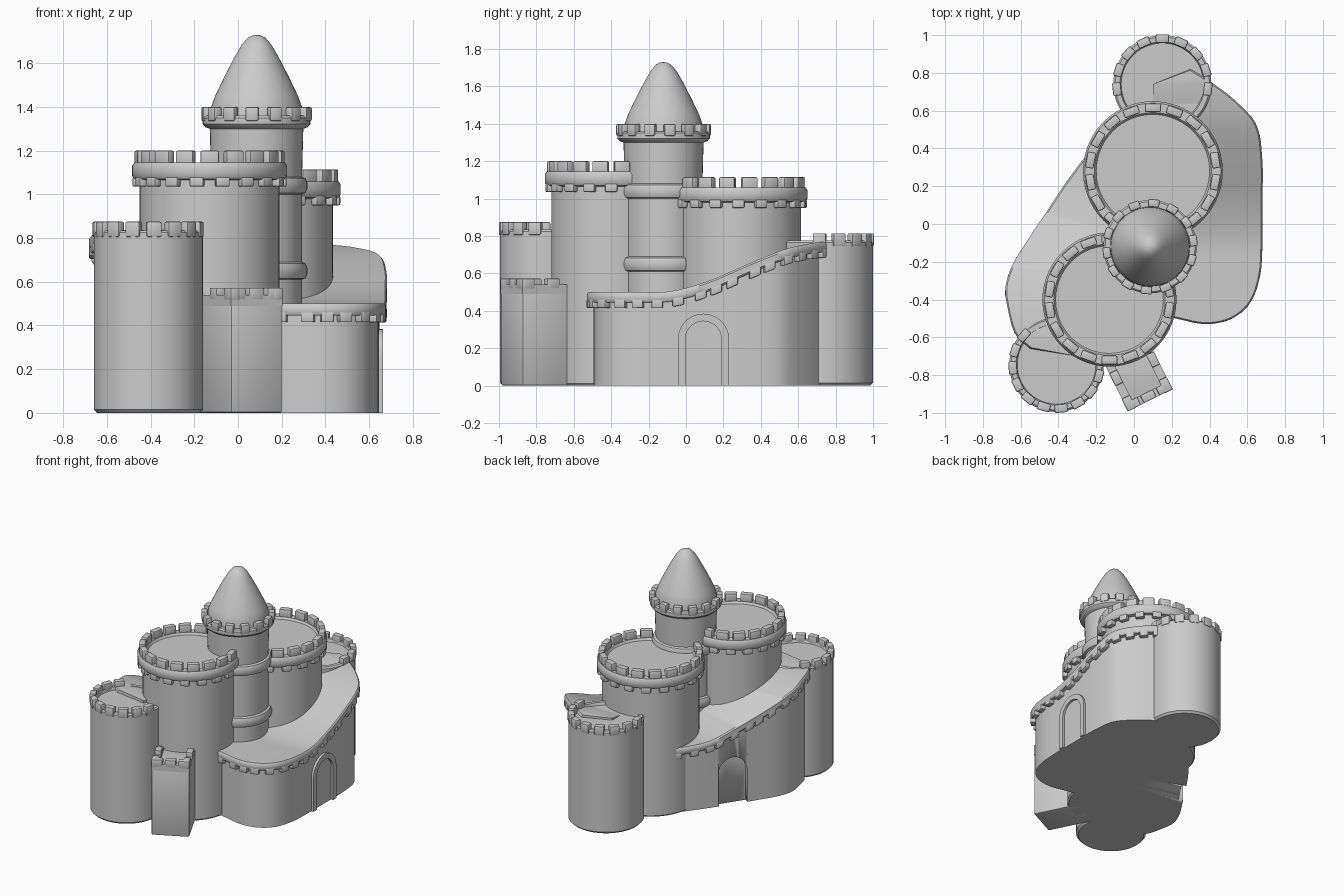
import bpy, bmesh
from math import cos, sin, pi, radians
from mathutils import Vector, Matrix

if "Cube" in bpy.data.objects:
    bpy.data.objects.remove(bpy.data.objects["Cube"])


def finish(name, bm, angle=40, bevel=0):
    bmesh.ops.remove_doubles(bm, verts=bm.verts, dist=1e-5)
    bmesh.ops.recalc_face_normals(bm, faces=bm.faces)
    if bevel:
        bmesh.ops.bevel(bm, geom=bm.edges[:], offset=bevel, segments=2, profile=0.5, affect='EDGES')
    me = bpy.data.meshes.new(name)
    bm.to_mesh(me)
    bm.free()
    ob = bpy.data.objects.new(name, me)
    bpy.context.collection.objects.link(ob)
    bpy.ops.object.select_all(action='DESELECT')
    ob.select_set(True)
    bpy.context.view_layer.objects.active = ob
    bpy.ops.object.shade_smooth_by_angle(angle=radians(angle))
    return ob


def lathe(name, c, profile, n=48):
    bm = bmesh.new()
    rings = [[bm.verts.new((c[0] + r * cos(2 * pi * i / n), c[1] + r * sin(2 * pi * i / n), z))
              for i in range(n)] if r > 0 else [bm.verts.new((c[0], c[1], z))] for r, z in profile]
    for a, b in zip(rings, rings[1:]):
        for i in range(n):
            j = (i + 1) % n
            loop = [a[i % len(a)], a[j % len(a)], b[j % len(b)], b[i % len(b)]]
            bm.faces.new(list(dict.fromkeys(loop)))
    return finish(name, bm)


def add_box(bm, p, ang, size):
    m = Matrix.Translation(p) @ Matrix.Rotation(ang, 4, 'Z') @ Matrix.Diagonal((*size, 1))
    bmesh.ops.create_cube(bm, size=1, matrix=m)


def merlons(name, c, r, angles, z0, z1, length, thick):
    bm = bmesh.new()
    for a in angles:
        t = radians(a)
        add_box(bm, (c[0] + r * cos(t), c[1] + r * sin(t), (z0 + z1) / 2), t, (thick, length, z1 - z0))
    return finish(name, bm, bevel=0.008)


def full(n, start=0):
    return [start + 360 * i / n for i in range(n)]


# Two broad round towers with collars, hanging teeth and merlons
def broad_tower(name, c, r, z):
    lathe(name, c, [(0, 0), (r - .012, 0), (r, .012), (r, z - .08), (r + .025, z - .075),
                    (r + .035, z - .06), (r + .035, z - .015), (r + .025, z), (r - .025, z),
                    (r - .035, z - .015), (0, z - .015)], 56)
    merlons(name + "_merlons", c, r, full(18, 10), z - .02, z + .055, .085, .045)
    merlons(name + "_teeth", c, r + .014, full(18, 0), z - .11, z - .065, .065, .038)


broad_tower("front_broad_tower", (-.13, -.40), .32, 1.145)
broad_tower("back_broad_tower", (.10, .28), .335, 1.06)


# Two lower towers with merlons on the outward side only
def low_tower(name, c, r, z, angles):
    lathe(name, c, [(0, 0), (r - .015, 0), (r, .015), (r, z - .01), (r - .01, z),
                    (r - .035, z), (r - .042, z - .02), (0, z - .02)])
    merlons(name + "_merlons", c, r - .018, angles, z - .03, z + .04, .07, .045)


low_tower("front_left_tower", (-.41, -.745), .25, .835, [138 + 23 * i for i in range(10)])
low_tower("back_tower", (.15, .74), .26, .775, [-6 + 24 * i for i in range(9)])

# Tall central tower with rings, collar and conical roof
cc = (.085, -.12)
ring = lambda z: [(.208, z - .04), (.224, z - .034), (.232, z - .015), (.232, z + .015),
                  (.224, z + .034), (.208, z + .04)]
lathe("central_tower", cc, [(0, 0), (.208, 0)] + ring(.65) + ring(1.04) +
      [(.214, 1.3), (.235, 1.308), (.247, 1.322), (.247, 1.35), (.238, 1.36), (.215, 1.36), (0, 1.36)])
merlons("central_tower_merlons", cc, .231, full(14, 8), 1.335, 1.4, .06, .042)
lathe("cone_roof", cc, [(0, 1.34), (.212, 1.34), (.208, 1.4), (.19, 1.45), (.147, 1.54), (.10, 1.63),
                        (.068, 1.685), (.04, 1.717), (.018, 1.728), (0, 1.73)])

# Square front turret with a rim and merlons
rot = Matrix.Translation((.03, -.82, 0)) @ Matrix.Rotation(radians(26.5), 4, 'Z')
ta = radians(26.5)
bm = bmesh.new()
add_box(bm, rot @ Vector((0, .05, .26)), ta, (.262, .35, .52))
finish("square_turret", bm, bevel=.01)
bm = bmesh.new()
for x, y, sx, sy in ((-.109, .05, .045, .35), (.109, .05, .045, .35), (0, -.103, .262, .045)):
    add_box(bm, rot @ Vector((x, y, .515)), ta, (sx, sy, .05))
finish("square_turret_rim", bm)
bm = bmesh.new()
for x, y, sx, sy in ((-.109, -.09, .048, .075), (.109, -.09, .048, .075), (-.109, .06, .046, .075),
                     (.109, .06, .046, .075), (0, -.103, .075, .046),
                     (-.09, -.103, .07, .046), (.09, -.103, .07, .046)):
    add_box(bm, rot @ Vector((x, y, .545)), ta, (sx, sy, .055))
finish("square_turret_merlons", bm, bevel=.006)


# Sloping curtain walls: a smooth outer path lofted to an inner line
def smooth_path(pts, n=5):
    p = [Vector(q) for q in pts]
    p = [2 * p[0] - p[1]] + p + [2 * p[-1] - p[-2]]
    out = []
    for a, b, c, d in zip(p, p[1:], p[2:], p[3:]):
        for k in range(n):
            t = k / n
            out.append(.5 * (2 * b + (c - a) * t + (2 * a - 5 * b + 4 * c - d) * t * t
                             + (3 * b - a - 3 * c + d) * t ** 3))
    return out + [p[-2]]


def outward(path, i):
    t = path[min(i + 1, len(path) - 1)] - path[max(i - 1, 0)]
    return Vector((t.y, -t.x, 0)).normalized()


def loft(name, path, inner, profile):
    # profile: (outward offset, height below the path, or None for the ground)
    bm = bmesh.new()
    rows = []
    for i, p in enumerate(path):
        q = inner(i / (len(path) - 1), p)
        n = outward(path, i)
        zs = [0 if d is None else p.z + d for o, d in profile]
        row = [bm.verts.new(((p + n * o).x, (p + n * o).y, z)) for (o, d), z in zip(profile, zs)]
        row += [bm.verts.new((q[0], q[1], zs[-1])), bm.verts.new((q[0], q[1], zs[0]))]
        rows.append(row)
    m = len(rows[0])
    for a, b in zip(rows, rows[1:]):
        for k in range(m):
            bm.faces.new((a[k], a[(k + 1) % m], b[(k + 1) % m], b[k]))
    bm.faces.new(rows[0])
    bm.faces.new(rows[-1])
    return finish(name, bm)


def curtain(name, pts, inner):
    path = smooth_path(pts)
    wall = loft(name + "_wall", path, inner, [(-.035, -.02), (-.035, None)])
    loft(name + "_walkway", path, inner, [(-.008, 0), (0, -.01), (0, -.045), (-.008, -.055)])
    bm = bmesh.new()
    walked = 0
    for i in range(1, len(path)):
        walked += (path[i] - path[i - 1]).length
        if walked > .105:
            walked -= .105
            n = outward(path, i)
            p = path[i] - n * .022
            t = path[i] - path[i - 1]
            slope = t.z / Vector((t.x, t.y)).length
            box = Matrix.Translation((p.x, p.y, p.z - .06))
            frame = Matrix(((n.x, -n.y, 0, 0), (n.y, n.x, 0, 0), (0, slope, 1, 0), (0, 0, 0, 1)))
            bmesh.ops.create_cube(bm, size=1, matrix=box @ frame @ Matrix.Diagonal((.044, .06, .05, 1)))
    finish(name + "_teeth", bm, bevel=.006)
    return wall


curtain("right", [(.08, -.47, .5), (.22, -.5, .5), (.38, -.53, .5), (.52, -.5, .5), (.62, -.41, .5),
                  (.67, -.26, .5), (.68, -.08, .505), (.68, .12, .56), (.68, .33, .65),
                  (.65, .52, .725), (.54, .65, .757), (.41, .75, .77), (.3, .82, .77)],
        lambda t, p: (.1, min(max(p.y, -.42), .74)))
left_wall = curtain("left", [(-.02, .5, .5), (-.16, .45, .5), (-.25, .365, .5), (-.36, .22, .52),
                             (-.46, .07, .59), (-.56, -.08, .67), (-.64, -.21, .74), (-.68, -.33, .79),
                             (-.67, -.44, .82), (-.63, -.58, .835), (-.55, -.66, .835)],
                    lambda t, p: (.05 - .35 * t, .4 - 1.1 * t))


# Doors: a raised arch on the right wall, an arched recess in the left wall
def arch(r, h, n=14):
    return ([(-r, 0)] + [(-r * cos(pi * i / n), h - r + r * sin(pi * i / n)) for i in range(n + 1)] + [(r, 0)])


def prism(name, poly, base, n, w0, w1):
    n = Vector(n).normalized()
    t = Vector((-n.y, n.x, 0))
    bm = bmesh.new()
    a, b = [[bm.verts.new(Vector(base) + t * u + Vector((0, 0, v)) + n * w) for u, v in poly] for w in (w0, w1)]
    bm.faces.new(a)
    bm.faces.new(b[::-1])
    for i in range(len(a)):
        j = (i + 1) % len(a)
        bm.faces.new((a[i], a[j], b[j], b[i]))
    return finish(name, bm)


prism("door_arch", arch(.137, .385) + arch(.097, .345)[::-1], (.645, .093, 0), (1, 0, 0), -.05, .018)
cutter = prism("door_cutter", arch(.105, .355), (-.435, .055, -.001), (-.83, .55, 0), -.04, .12)
cutter.hide_render = True
cutter.hide_viewport = True
cut = left_wall.modifiers.new("door_recess", 'BOOLEAN')
cut.object = cutter
cut.operation = 'DIFFERENCE'
cut.solver = 'EXACT'
